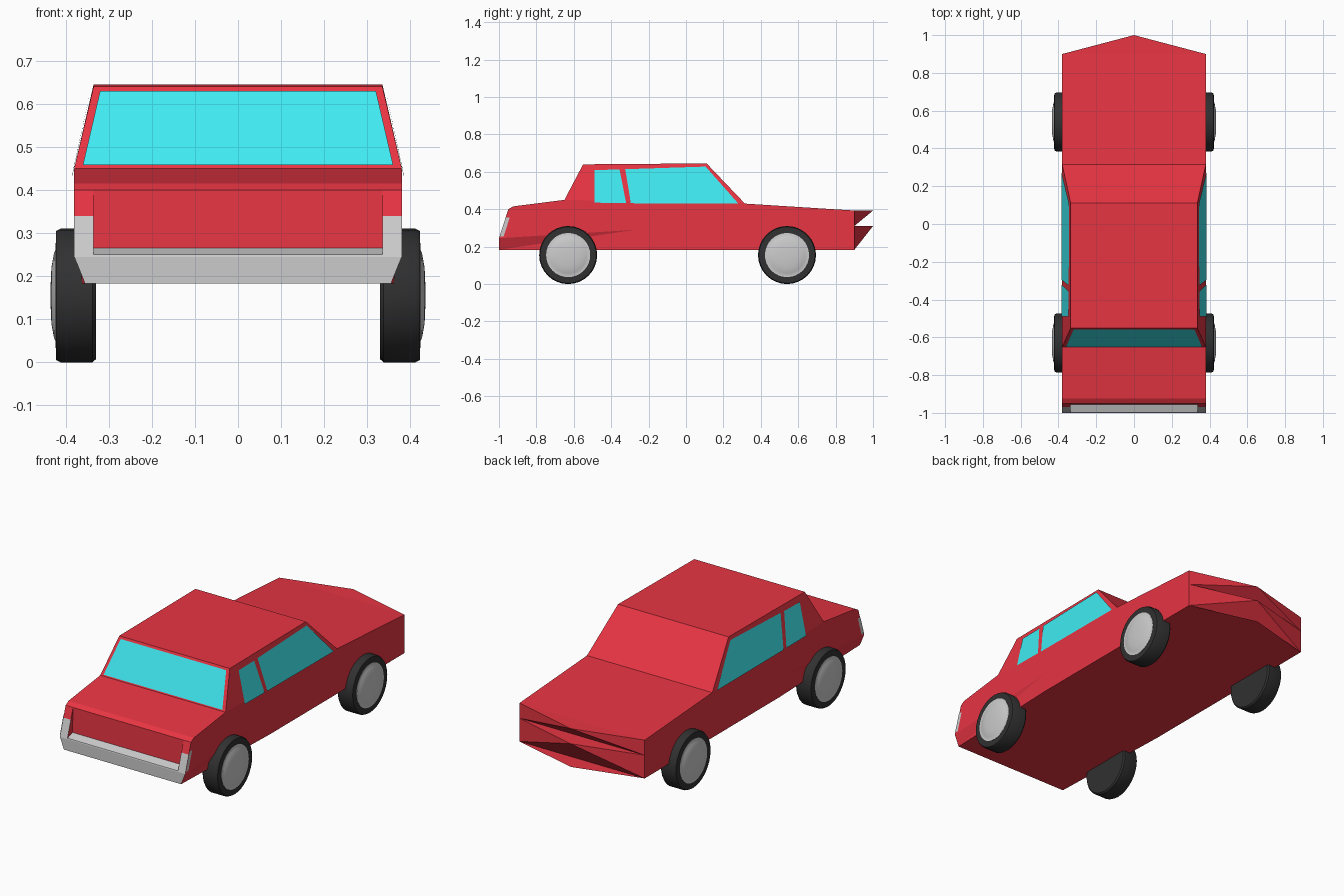
import bpy, bmesh, math
from mathutils import Vector

if "Cube" in bpy.data.objects:
    bpy.data.objects.remove(bpy.data.objects["Cube"])


def material(name, rgb):
    m = bpy.data.materials.new(name)
    m.diffuse_color = (*rgb, 1)
    m.use_nodes = True
    m.node_tree.nodes["Principled BSDF"].inputs["Base Color"].default_value = m.diffuse_color
    return m


RED = material("red_paint", (0.8, 0.035, 0.055))
CYAN = material("cyan_glass", (0.05, 0.82, 0.88))
BLACK = material("rubber", (0.03, 0.03, 0.03))


def add_object(name, bm, mat):
    me = bpy.data.meshes.new(name)
    bm.to_mesh(me)
    bm.free()
    ob = bpy.data.objects.new(name, me)
    bpy.context.collection.objects.link(ob)
    if mat:
        me.materials.append(mat)
    return ob


def flip(p):
    return (-p[0], p[1], p[2])


def both(*pts):
    """A face and its mirror image."""
    return [list(pts), [flip(p) for p in pts]]


def span(*pts):
    """Quads running across the car from each profile edge to its mirror."""
    return [[a, b, flip(b), flip(a)] for a, b in zip(pts, pts[1:])]


def panels(name, faces, mat):
    bm = bmesh.new()
    for f in faces:
        bm.faces.new([bm.verts.new(p) for p in f])
    bmesh.ops.remove_doubles(bm, verts=bm.verts, dist=1e-4)
    bm.normal_update()
    for f in bm.faces:
        if f.normal.dot(f.calc_center_median() - Vector((0, 0, 0.3))) < 0:
            f.normal_flip()
    return add_object(name, bm, mat)


def nose(x, z):
    """Point on the sloping front face at height z."""
    return (x, -1 + 0.05 * (z - 0.245) / 0.155, z)


W, R, I = 0.38, 0.335, 0.335     # body, roof and grille half widths
LOW, MID, TOP = 0.183, 0.31, 0.393

# Body: side walls with tapered lower front corners, and the cabin sides
body = both((W, -1, .245), (W, -.95, .40), (W, -.925, .415), (W, -.65, .45),
            (W, .315, .43), (W, .9, TOP), (W, .9, MID), (W, .9, LOW),
            (W, -.27, LOW), (W, -.27, .29))
body += both((.355, -1, LOW), (W, -.27, LOW), (W, -.27, .29))
body += both((.355, -1, LOW), (W, -.27, .29), (W, -1, .245))
body += both((W, -.65, .45), (R, -.55, .64), (R, .11, .645), (W, .315, .43))

# Body: skin over the top and along the underside
body += span((W, -.95, .40), (W, -.925, .415), (W, -.65, .45), (R, -.55, .64),
             (R, .11, .645), (W, .315, .43), (W, .9, TOP))
body += span((W, .9, LOW), (W, -.27, LOW), (.355, -1, LOW))

# Body: recessed front panel and its frame
body += span((I, -.955, .265), (I, -.95, .40))
body += both(nose(I, .25), (I, -.95, .40), (I, -.955, .265))
body += both(nose(I, .34), nose(W, .34), nose(W, .40), nose(I, .40))

# Body: pointed end made of two folded bands
for hi, lo in ((TOP, MID), (MID, LOW)):
    body += both((W, .9, hi), (0, 1, hi), (W, .9, lo))
    body.append([(W, .9, lo), (-W, .9, lo), (0, 1, hi)])
for z in (TOP, MID, LOW):
    body.append([(W, .9, z), (-W, .9, z), (0, 1, z)])
panels("body", body, RED)

# Bumper with the shelf below the front panel
panels("front_bumper", span((.355, -1, LOW), (W, -1, .245), nose(W, .25))
       + span(nose(I, .25), (I, -.955, .265)), None)

# Corner lights wrapping onto the sides
a, b = nose(W + .002, .255), nose(W + .002, .355)
panels("corner_lights",
       both(nose(I, .25), nose(W, .25), nose(W, .34), nose(I, .34))
       + both(a, b, (b[0], b[1] + .022, b[2]), (a[0], a[1] + .022, a[2])), None)

# Windows laid just above the cabin surface
panels("windscreen", span((.36, -.65, .458), (.32, -.559, .63)), CYAN)


def glass(*yz):
    return both(*[(.385 - .045 * max(0, z - .435) / .207, y, z) for y, z in yz])


panels("side_windows",
       glass((-.49, .435), (-.49, .61), (-.355, .612), (-.32, .433))
       + glass((-.295, .432), (-.325, .614), (.105, .628), (.28, .43)), CYAN)


# Wheels: lathed around the x axis
def lathe(name, profile, side, y, mat, n=32):
    bm = bmesh.new()
    rings = []
    for r, x in profile:
        rings.append([bm.verts.new((side * x,
                                    y + r * math.cos(2 * math.pi * k / n),
                                    .155 + r * math.sin(2 * math.pi * k / n)))
                      for k in range(n)])
    for p, q in zip(rings, rings[1:]):
        for k in range(n):
            bm.faces.new((p[k], p[k - 1], q[k - 1], q[k]))
    bm.faces.new(rings[0])
    bm.faces.new(rings[-1])
    bmesh.ops.recalc_face_normals(bm, faces=bm.faces)
    ob = add_object(name, bm, mat)
    bpy.ops.object.select_all(action='DESELECT')
    ob.select_set(True)
    bpy.context.view_layer.objects.active = ob
    bpy.ops.object.shade_smooth_by_angle(angle=math.radians(35))


TYRE = [(.148, .33), (.155, .338), (.155, .412), (.150, .422), (.118, .423)]
HUB = [(.118, .415), (.118, .424), (.105, .424), (.098, .427), (.065, .433), (.02, .435)]
for end, y in (("front", -.63), ("back", .54)):
    for label, side in (("right", 1), ("left", -1)):
        lathe(f"{end}_{label}_tyre", TYRE, side, y, BLACK)
        lathe(f"{end}_{label}_hub", HUB, side, y, None)
